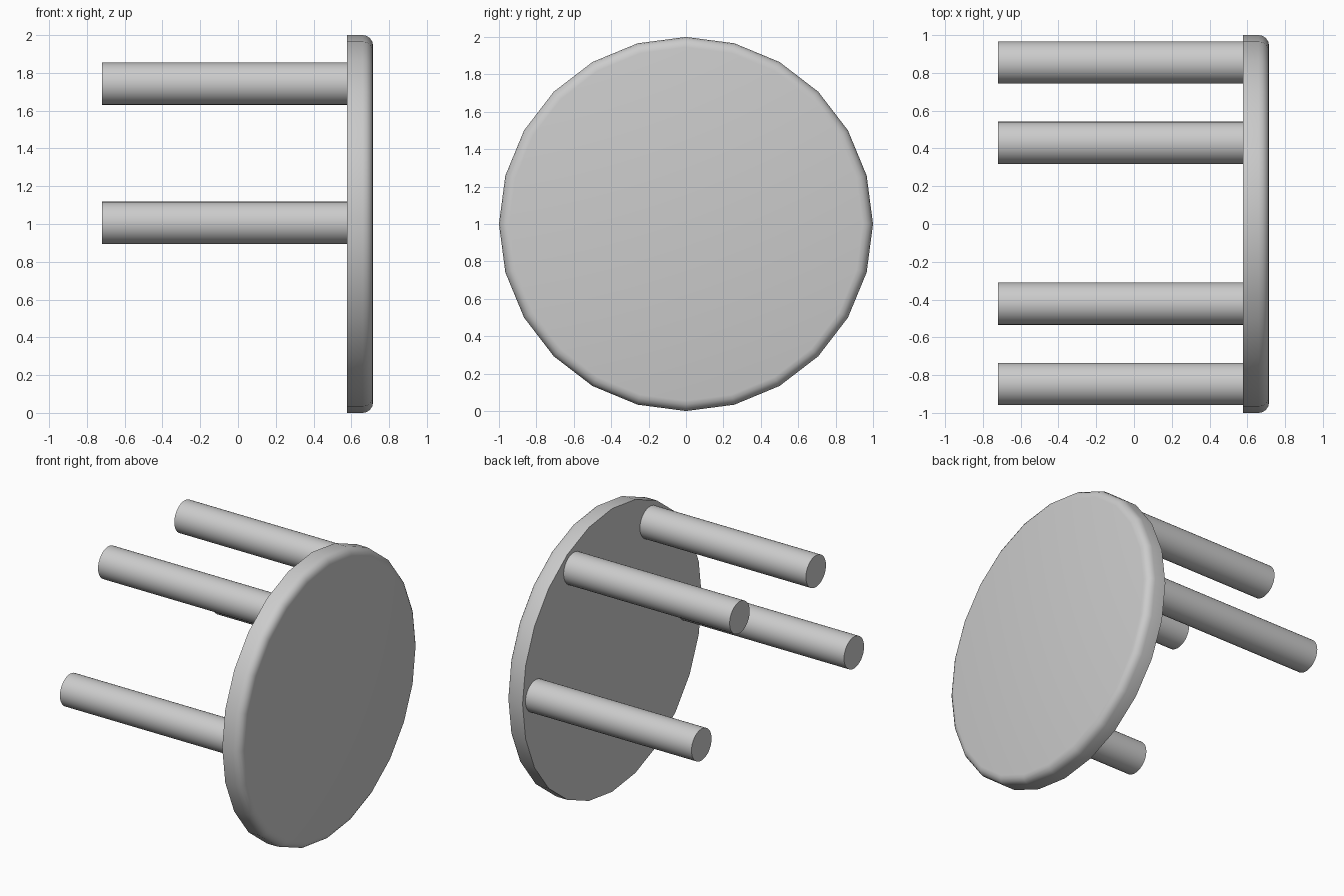
import bpy, bmesh, math

if "Cube" in bpy.data.objects:
    bpy.data.objects.remove(bpy.data.objects["Cube"])

BACK, FACE, TIP = 0.577, 0.715, -0.72   # x of seat underside, seat top, leg ends


def lathe(name, profile, sides, y, z):
    """Turn (x, radius) points around the x axis; close both ends with flat caps."""
    bm = bmesh.new()
    rings = []
    for x, r in profile:
        rings.append([bm.verts.new((x, r * math.cos(2 * math.pi * i / sides),
                                    r * math.sin(2 * math.pi * i / sides)))
                      for i in range(sides)])
    for a, b in zip(rings, rings[1:]):
        for i in range(sides):
            j = (i + 1) % sides
            bm.faces.new((a[i], a[j], b[j], b[i]))
    bm.faces.new(rings[0])
    bm.faces.new(rings[-1])
    bmesh.ops.recalc_face_normals(bm, faces=bm.faces)
    mesh = bpy.data.meshes.new(name)
    bm.to_mesh(mesh)
    bm.free()
    obj = bpy.data.objects.new(name, mesh)
    obj.location = (0, y, z)
    bpy.context.collection.objects.link(obj)
    bpy.context.view_layer.objects.active = obj
    obj.select_set(True)
    bpy.ops.object.shade_smooth_by_angle(angle=math.radians(35))
    obj.select_set(False)
    return obj


# Round seat: sharp underside edge, rounded top edge
R = 0.055
rim = [(FACE - R + R * math.sin(t), 1 - R + R * math.cos(t))
       for t in (math.radians(a) for a in (0, 22.5, 45, 67.5, 90))]
lathe("seat", [(BACK, 1.0)] + rim, 24, 0, 1)

# Four legs spread over half of the seat
for n, deg in enumerate((0, 60, 120, 180), 1):
    a = math.radians(deg)
    lathe(f"leg_{n}", [(TIP, 0.112), (BACK + 0.005, 0.112)], 32,
          0.004 + 0.851 * math.cos(a), 1.006 + 0.851 * math.sin(a))
